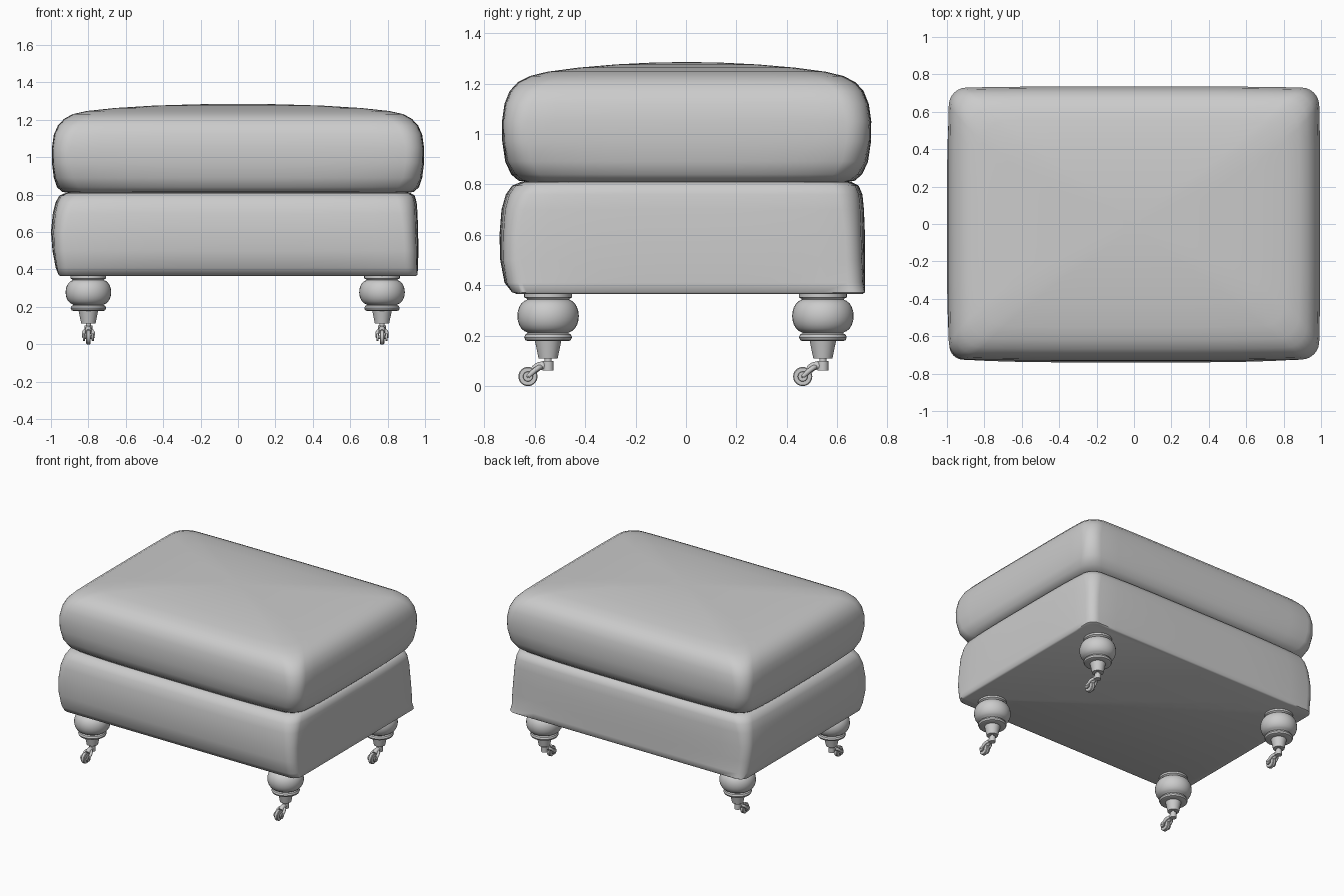
import bpy, bmesh, math
from mathutils import Vector

cube = bpy.data.objects.get("Cube")
if cube:
    bpy.data.objects.remove(cube)

grey = bpy.data.materials.new("light grey")
grey.use_nodes = True
grey.diffuse_color = (0.6, 0.6, 0.6, 1)
grey.node_tree.nodes["Principled BSDF"].inputs["Base Color"].default_value = (0.6, 0.6, 0.6, 1)


def finish(bm, name, angle=40):
    bmesh.ops.recalc_face_normals(bm, faces=bm.faces)
    mesh = bpy.data.meshes.new(name)
    bm.to_mesh(mesh)
    bm.free()
    mesh.materials.append(grey)
    obj = bpy.data.objects.new(name, mesh)
    bpy.context.collection.objects.link(obj)
    bpy.ops.object.select_all(action='DESELECT')
    obj.select_set(True)
    bpy.context.view_layer.objects.active = obj
    bpy.ops.object.shade_smooth_by_angle(angle=math.radians(angle))
    return obj


def skin(bm, loops):
    """Join closed loops of points and cap both ends."""
    rings = [[bm.verts.new(p) for p in loop] for loop in loops]
    n = len(rings[0])
    for a, b in zip(rings, rings[1:]):
        for i in range(n):
            j = (i + 1) % n
            bm.faces.new((a[i], a[j], b[j], b[i]))
    bm.faces.new(rings[0])
    bm.faces.new(rings[-1])


def soft_rect(z, x0, x1, y0, y1, r, bow):
    """Rounded rectangle whose sides bow outward towards their middles."""
    cx, cy, hx, hy = (x0 + x1) / 2, (y0 + y1) / 2, (x1 - x0) / 2, (y1 - y0) / 2
    arcs = []
    for k, (sx, sy) in enumerate(((1, 1), (-1, 1), (-1, -1), (1, -1))):
        arcs.append([Vector((sx * (hx - r) + r * math.cos(a), sy * (hy - r) + r * math.sin(a), z))
                     for a in [(k + i / 6) * math.pi / 2 for i in range(7)]])
    pts = []
    for k in range(4):
        pts += arcs[k]
        a, b = arcs[k][-1], arcs[(k + 1) % 4][0]
        pts += [a.lerp(b, i / 12) for i in range(1, 12)]
    return [(cx + p.x - math.copysign(bow, p.x) * abs(p.x / hx) * (p.y / hy) ** 4,
             cy + p.y - math.copysign(bow, p.y) * abs(p.y / hy) * (p.x / hx) ** 4, z) for p in pts]


# Upholstered base: bulges more on the front and right sides
bm = bmesh.new()
skin(bm, [soft_rect(*row) for row in (
    (0.365, -0.95, 0.95, -0.67, 0.70, 0.06, 0.0),
    (0.372, -0.96, 0.96, -0.69, 0.71, 0.06, 0.0),
    (0.41, -0.975, 0.962, -0.72, 0.71, 0.06, 0.01),
    (0.50, -0.992, 0.965, -0.737, 0.71, 0.06, 0.015),
    (0.60, -1.0, 0.963, -0.74, 0.71, 0.06, 0.02),
    (0.70, -0.99, 0.96, -0.732, 0.706, 0.07, 0.02),
    (0.76, -0.975, 0.955, -0.715, 0.70, 0.08, 0.02),
    (0.795, -0.955, 0.945, -0.69, 0.685, 0.08, 0.02),
    (0.81, -0.92, 0.92, -0.655, 0.655, 0.08, 0.02))])
finish(bm, "upholstered_base", 60)

# Seat cushion with a crowned top
bm = bmesh.new()
skin(bm, [soft_rect(z, -x, x, -y, y + 0.005, r, bow) for z, x, y, r, bow in (
    (0.808, 0.90, 0.63, 0.08, 0.02),
    (0.815, 0.94, 0.665, 0.09, 0.03),
    (0.84, 0.968, 0.694, 0.09, 0.025),
    (0.89, 0.985, 0.717, 0.09, 0.015),
    (0.97, 0.995, 0.729, 0.09, 0.01),
    (1.05, 0.995, 0.73, 0.09, 0.008),
    (1.12, 0.985, 0.72, 0.10, 0.008),
    (1.17, 0.963, 0.70, 0.10, 0.01),
    (1.205, 0.93, 0.668, 0.11, 0.01),
    (1.23, 0.885, 0.62, 0.11, 0.01),
    (1.247, 0.81, 0.55, 0.11, 0.01),
    (1.263, 0.66, 0.43, 0.10, 0.01),
    (1.276, 0.45, 0.28, 0.08, 0.0),
    (1.283, 0.22, 0.14, 0.05, 0.0),
    (1.285, 0.06, 0.04, 0.02, 0.0))])
finish(bm, "seat_cushion", 60)


def turned(name, profile, at, axis='z', sides=32):
    """Lathe a (radius, height) profile about the given axis."""
    loops = []
    for r, h in profile:
        loop = []
        for i in range(sides):
            a = 2 * math.pi * i / sides
            c, s = r * math.cos(a), r * math.sin(a)
            loop.append(Vector(at) + Vector((c, s, h) if axis == 'z' else (h, c, s)))
        loops.append(loop)
    bm = bmesh.new()
    skin(bm, loops)
    return finish(bm, name)


def disc(radius, half):
    e = half * 0.3
    return [(radius - e, -half), (radius, -half + e), (radius, half - e), (radius - e, half)]


def tube(name, points, radius):
    curve = bpy.data.curves.new(name, 'CURVE')
    curve.dimensions = '3D'
    curve.bevel_depth = radius
    curve.bevel_resolution = 3
    curve.use_fill_caps = True
    spline = curve.splines.new('BEZIER')
    spline.bezier_points.add(len(points) - 1)
    for bp, p in zip(spline.bezier_points, points):
        bp.co = p
        bp.handle_left_type = bp.handle_right_type = 'AUTO'
    curve.materials.append(grey)
    bpy.context.collection.objects.link(bpy.data.objects.new(name, curve))


# Turned foot outline: ferrule, collar, ball and top plate
foot = [(0.038, 0.11), (0.052, 0.178), (0.08, 0.178), (0.09, 0.182), (0.095, 0.193),
        (0.09, 0.205), (0.08, 0.21)]
foot += [(0.075 + 0.047 * math.cos(t), 0.278 + 0.066 * math.sin(t))
         for t in [math.radians(a) for a in range(-80, 81, 16)]]
foot += [(0.085, 0.347), (0.095, 0.352), (0.095, 0.38)]

for x, side in ((-0.8, "right"), (0.77, "left")):
    for y, end in ((-0.547, "front"), (0.543, "back")):
        tag = f"{end}_{side}_"
        wy, wz = y - 0.08, 0.038
        turned(tag + "foot", foot, (x, y, 0))
        # Caster: swivel stem, bent arm, forked cheeks, axle and wheel
        turned(tag + "caster_stem", [(0.022, 0.062), (0.022, 0.1), (0.014, 0.1), (0.014, 0.12)], (x, y, 0), sides=16)
        tube(tag + "caster_arm", [(x, y, 0.08), (x, y - 0.035, 0.079), (x, y - 0.055, 0.065)], 0.017)
        turned(tag + "caster_wheel", disc(0.038, 0.012), (x, wy, wz), 'x')
        turned(tag + "caster_axle", disc(0.01, 0.036), (x, wy, wz), 'x', 12)
        for s in (-1, 1):
            turned(tag + "caster_cheek", disc(0.02, 0.006), (x + s * 0.024, wy, wz), 'x', 16)
            tube(tag + "caster_fork", [(x, y - 0.022, 0.08), (x + s * 0.022, y - 0.045, 0.068),
                                       (x + s * 0.024, wy, wz)], 0.01)
